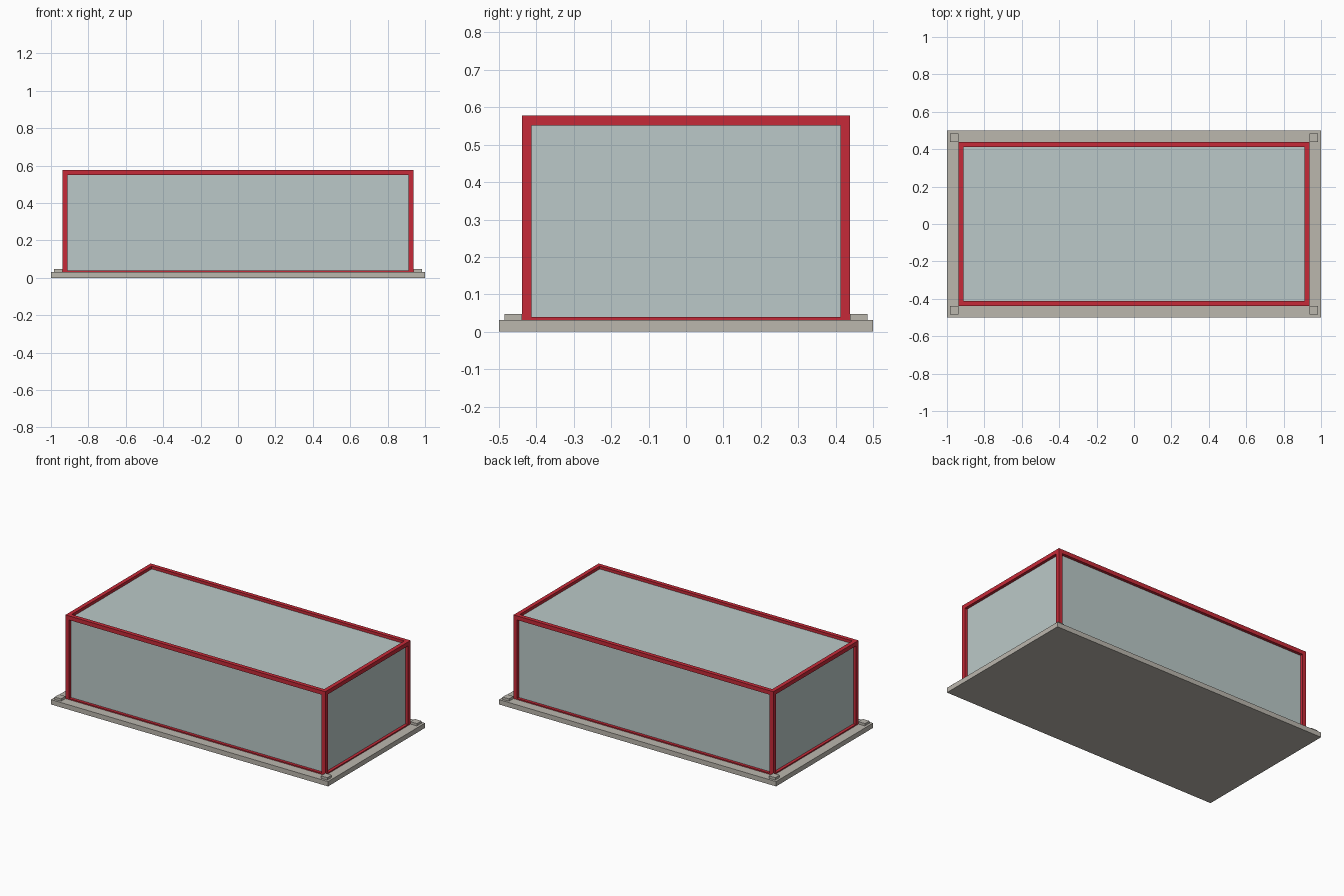
import bpy
import bmesh

if "Cube" in bpy.data.objects:
    bpy.data.objects.remove(bpy.data.objects["Cube"], do_unlink=True)


def material(name, rgb):
    """Flat material from display values, converted to linear."""
    linear = [((c / 255 + 0.055) / 1.055) ** 2.4 for c in rgb] + [1.0]
    mat = bpy.data.materials.new(name)
    mat.use_nodes = True
    mat.diffuse_color = linear
    mat.node_tree.nodes["Principled BSDF"].inputs["Base Color"].default_value = linear
    return mat


stone = material("warm grey", (187, 183, 174))
red = material("red", (198, 42, 56))
glass = material("pale glass", (187, 201, 200))


def box_mesh(low, high):
    bm = bmesh.new()
    bmesh.ops.create_cube(bm, size=1)
    for v in bm.verts:
        v.co = [h if c > 0 else l for c, l, h in zip(v.co, low, high)]
    return bm


def add_object(name, bm, mat):
    mesh = bpy.data.meshes.new(name)
    bm.to_mesh(mesh)
    bm.free()
    mesh.materials.append(mat)
    obj = bpy.data.objects.new(name, mesh)
    bpy.context.collection.objects.link(obj)
    return obj


X, Y = 0.938, 0.439          # outer half size of the frame
BOTTOM, TOP = 0.0125, 0.5775  # lower bars are partly sunk in the base
BAR = 0.0375
RECESS = BAR / 2
BASE_TOP = 0.0315

# Base slab
add_object("base", box_mesh((-1, -0.5, 0), (1, 0.5, BASE_TOP)), stone)

# Frame: every side of a box is inset, pushed in and opened
bm = box_mesh((-X, -Y, BOTTOM), (X, Y, TOP))
sides = list(bm.faces)
bmesh.ops.inset_individual(bm, faces=sides, thickness=BAR)
bmesh.ops.inset_individual(bm, faces=sides, thickness=0, depth=-RECESS)
bmesh.ops.delete(bm, geom=sides, context="FACES")
add_object("frame", bm, red)

# Glass body sitting behind the frame bars
gx, gy = X - RECESS, Y - RECESS
add_object("glass_panels",
           box_mesh((-gx, -gy, BOTTOM + RECESS), (gx, gy, TOP - RECESS)), glass)

# Small pads at the base corners, outside the frame
for sx, side in ((-1, "right"), (1, "left")):
    for sy, end in ((-1, "front"), (1, "back")):
        xs = sorted((sx * X, sx * 0.984))
        ys = sorted((sy * Y, sy * 0.485))
        add_object(f"{end}_{side}_corner_pad",
                   box_mesh((xs[0], ys[0], BASE_TOP), (xs[1], ys[1], 0.047)), stone)
